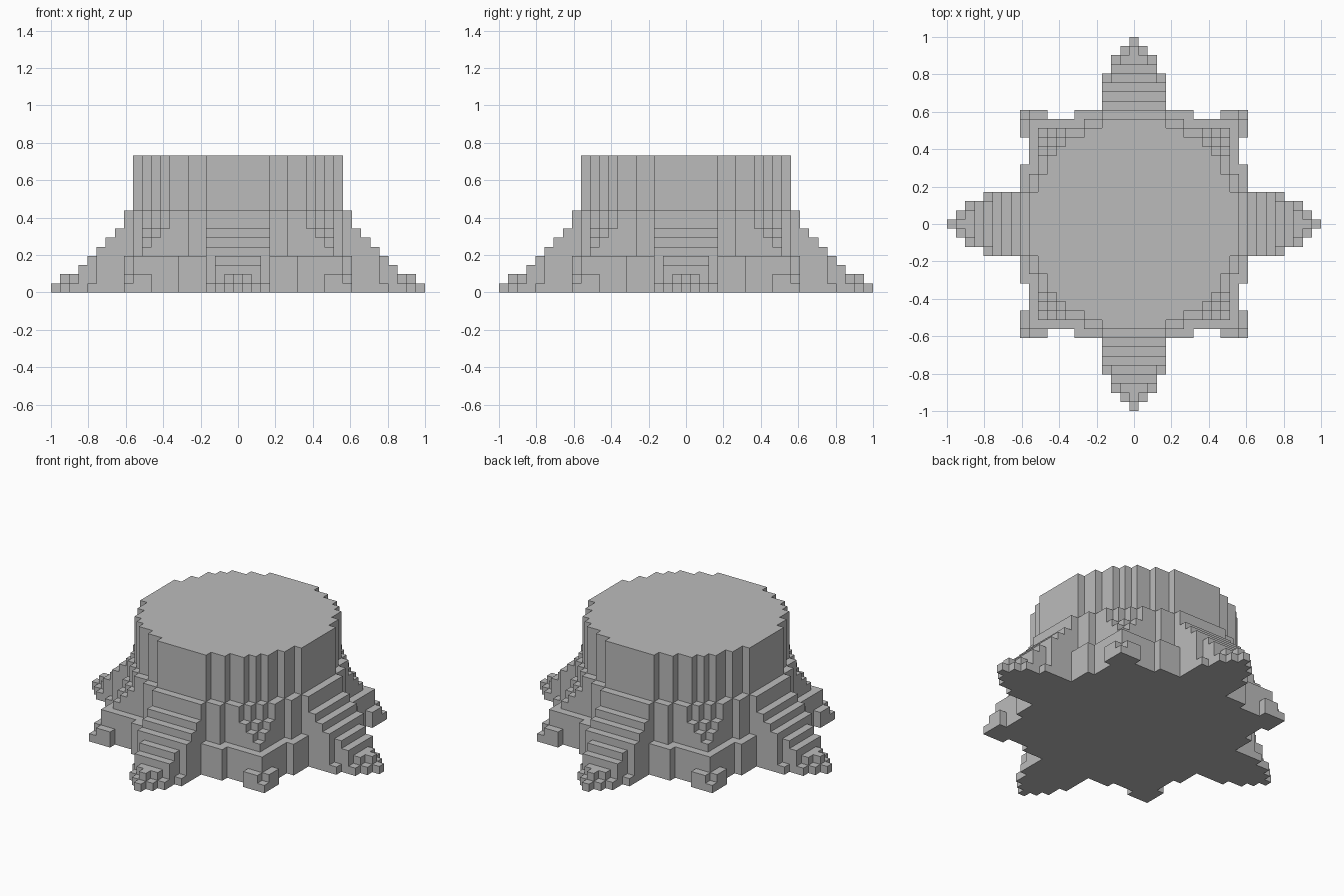
import bpy, bmesh, math
from mathutils import Vector

cube = bpy.data.objects.get("Cube")
if cube:
    bpy.data.objects.remove(cube)

U = 2 / 41  # block size

stone = bpy.data.materials.new("stone_grey")
stone.use_nodes = True
GREY = (0.5, 0.5, 0.5, 1)
stone.diffuse_color = GREY
stone.node_tree.nodes["Principled BSDF"].inputs["Base Color"].default_value = GREY


def block_object(name, heights):
    """Closed blocky solid from a map of (x, y) cells to heights in blocks."""
    bm = bmesh.new()
    def solid(x, y, z):
        return 0 <= z < heights.get((x, y), 0)
    axes = [Vector(v) for v in ((1, 0, 0), (0, 1, 0), (0, 0, 1))]
    for (x, y), top in heights.items():
        for z in range(top):
            centre = Vector((x, y, z + 0.5))
            for i in range(3):
                for s in (1, -1):
                    n = axes[i] * s
                    if solid(x + int(n.x), y + int(n.y), z + int(n.z)):
                        continue
                    a, b = axes[(i + 1) % 3] / 2, axes[(i + 2) % 3] / 2 * s
                    c = centre + n / 2
                    ring = (c - a - b, c + a - b, c + a + b, c - a + b)
                    bm.faces.new([bm.verts.new(p * U) for p in ring])
    # Weld the blocks and merge flat areas
    bmesh.ops.remove_doubles(bm, verts=bm.verts, dist=U / 100)
    bmesh.ops.dissolve_limit(bm, angle_limit=math.radians(1),
                             verts=bm.verts, edges=bm.edges)
    mesh = bpy.data.meshes.new(name)
    bm.to_mesh(mesh)
    bm.free()
    mesh.materials.append(stone)
    obj = bpy.data.objects.new(name, mesh)
    bpy.context.collection.objects.link(obj)


# Half depth of the round trunk for each column out from the centre
TRUNK = [11] * 4 + [10] * 2 + [9] * 2 + [8, 7, 5, 3]
# Half depth of the ledge that surrounds it
LEDGE = [11] * 6 + [10] * 2 + [9, 8, 7, 5]
# Diagonal root steps between the trunk and the base corners
DIAGONAL = {(9, 9): 7, (8, 10): 7, (9, 10): 6, (10, 10): 5}


def root_height(d, w):
    """Height of a stepped main root, d out from the centre and w sideways."""
    if d == 12:
        return 9 if w <= 3 else 0
    if d <= 15:
        return 20 - d if w <= 3 else 0
    if d == 16:
        return 4 if w <= 2 else (1 if w == 3 else 0)
    if d == 17:
        return 3 if w <= 2 else 0
    if d == 18:
        return 2 if w <= 1 else (1 if w == 2 else 0)
    if d == 19:
        return 2 if w == 0 else (1 if w == 1 else 0)
    return 1 if w == 0 else 0


parts = {"trunk": {}, "stepped_base": {}}
for x in range(-20, 21):
    for y in range(-20, 21):
        w, d = sorted((abs(x), abs(y)))
        if d <= 11:
            if w <= TRUNK[d]:
                parts["trunk"][x, y] = 15
            else:
                h = 9 if w <= LEDGE[d] else DIAGONAL.get((w, d), 4)
                parts["stepped_base"][x, y] = h
            continue
        # Main roots, with low slabs beside them and small corner toes
        side = ("right_root" if x < 0 else "left_root") if abs(x) > abs(y) else (
            "front_root" if y < 0 else "back_root")
        h = root_height(d, w)
        if d == 12 and 3 < w <= 6:
            h = 4
        if d == 12 and w >= 10:
            side = ("front" if y < 0 else "back") + ("_right" if x < 0 else "_left") + "_toe"
            h = 1 if w == 12 else 2
        if h:
            parts.setdefault(side, {})[x, y] = h

for name, heights in parts.items():
    block_object(name, heights)
